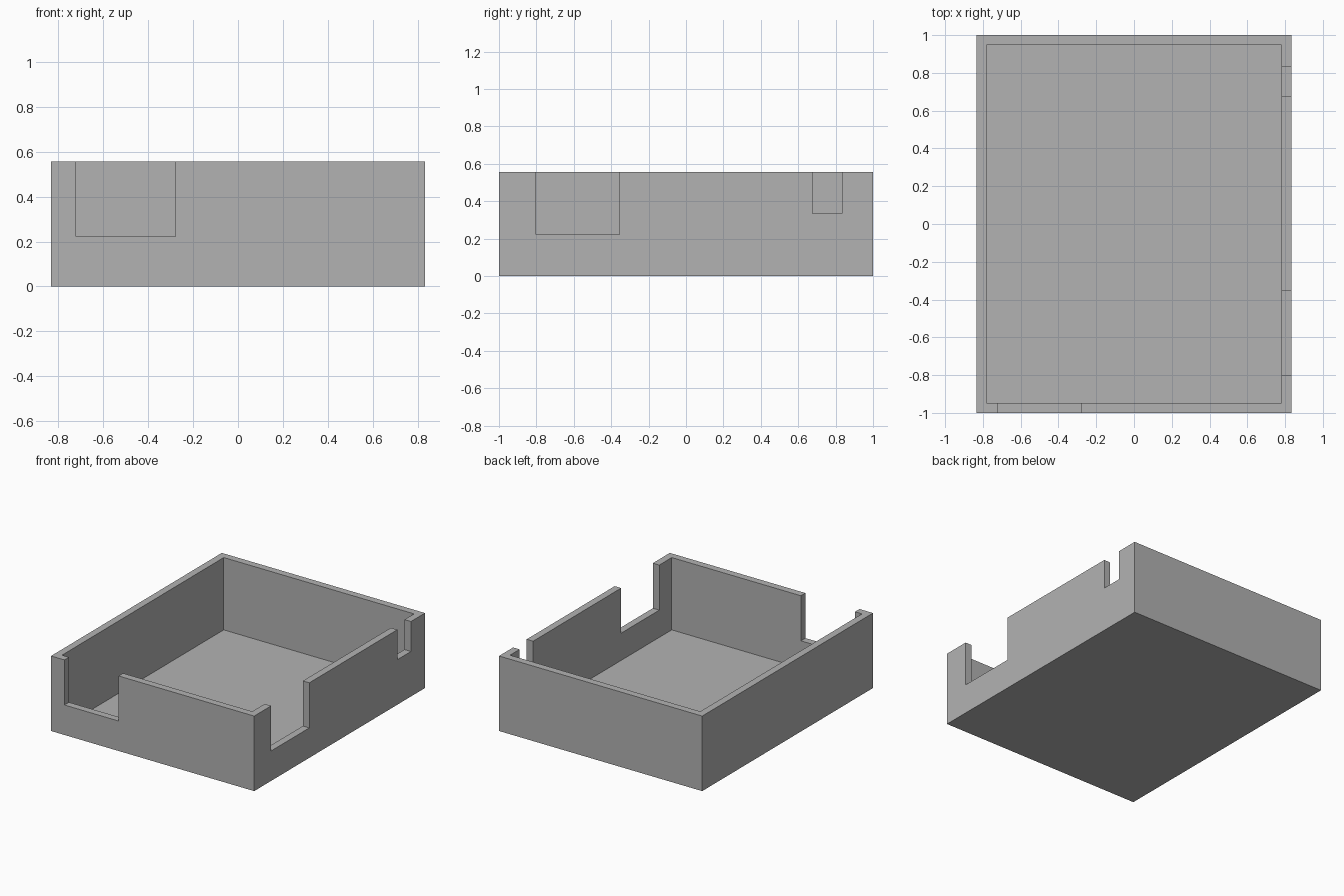
import bpy

cube = bpy.data.objects.get("Cube")
if cube:
    bpy.data.objects.remove(cube, do_unlink=True)

HALF_X, HALF_Y, HEIGHT = 0.833, 1.0, 0.556
WALL, FLOOR = 0.053, 0.02
OVER = 0.1  # overshoot so cutters pass cleanly through faces

grey = bpy.data.materials.new("plain_grey")
grey.use_nodes = True
colour = (0.448, 0.448, 0.448, 1)
grey.diffuse_color = colour
grey.node_tree.nodes["Principled BSDF"].inputs["Base Color"].default_value = colour


def box(name, x, y, z):
    """Axis-aligned box from (low, high) pairs."""
    bpy.ops.mesh.primitive_cube_add(size=1)
    ob = bpy.context.object
    ob.name = ob.data.name = name
    for v in ob.data.vertices:
        v.co = [lo + (c + 0.5) * (hi - lo) for c, (lo, hi) in zip(v.co, (x, y, z))]
    return ob


def cut(target, cutter):
    """Subtract the cutter, then discard it."""
    cutter.hide_render = True
    mod = target.modifiers.new(cutter.name, "BOOLEAN")
    mod.operation = "DIFFERENCE"
    mod.solver = "EXACT"
    mod.object = cutter
    bpy.context.view_layer.objects.active = target
    bpy.ops.object.modifier_apply(modifier=mod.name)
    bpy.data.objects.remove(cutter, do_unlink=True)


# Open tray: solid block with a cavity
tray = box("open_tray", (-HALF_X, HALF_X), (-HALF_Y, HALF_Y), (0, HEIGHT))
tray.data.materials.append(grey)
inner_x, inner_y = HALF_X - WALL, HALF_Y - WALL
top = HEIGHT + OVER
cut(tray, box("cavity", (-inner_x, inner_x), (-inner_y, inner_y), (FLOOR, top)))

# Notch in the front wall
cut(tray, box("front_notch", (-0.723, -0.279),
              (-HALF_Y - OVER, -inner_y + OVER), (0.222, top)))

# Wide and narrow notches in the +x wall
for name, span, base in (("wide_side_notch", (-0.801, -0.355), 0.222),
                         ("narrow_side_notch", (0.676, 0.835), 0.334)):
    cut(tray, box(name, (inner_x - OVER, HALF_X + OVER), span, (base, top)))

# One colour, flat faces
for poly in tray.data.polygons:
    poly.material_index = 0
    poly.use_smooth = False
